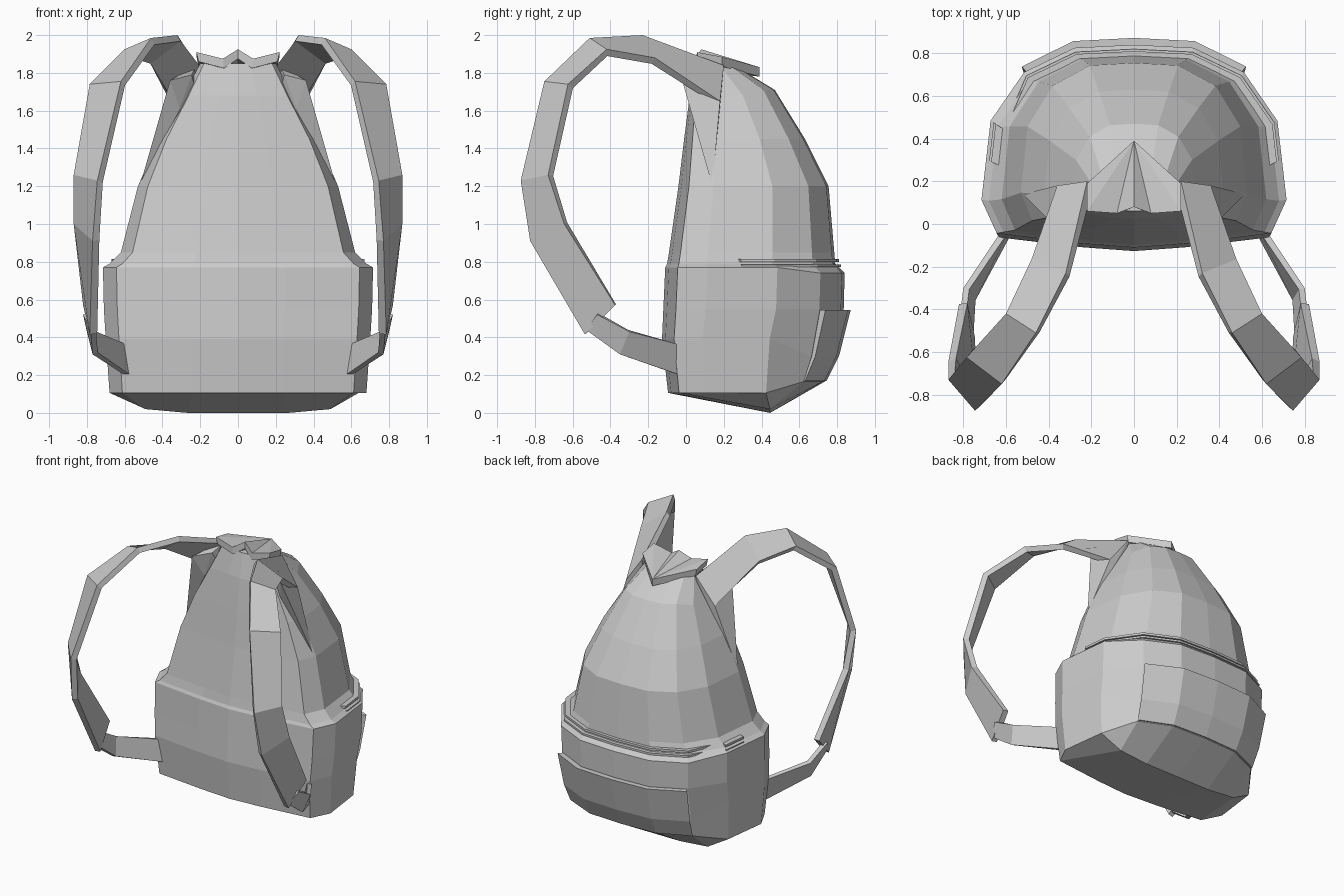
import bpy, bmesh
from mathutils import Vector

if "Cube" in bpy.data.objects:
    bpy.data.objects.remove(bpy.data.objects["Cube"], do_unlink=True)

grey = bpy.data.materials.new("plain grey fabric")
COLOR = (0.6, 0.6, 0.6, 1)
grey.diffuse_color = COLOR
grey.use_nodes = True
grey.node_tree.nodes["Principled BSDF"].inputs["Base Color"].default_value = COLOR


def finish(name, bm):
    bmesh.ops.remove_doubles(bm, verts=bm.verts, dist=0.0005)
    bmesh.ops.recalc_face_normals(bm, faces=bm.faces)
    mesh = bpy.data.meshes.new(name)
    bm.to_mesh(mesh)
    bm.free()
    mesh.materials.append(grey)
    obj = bpy.data.objects.new(name, mesh)
    bpy.context.collection.objects.link(obj)
    return obj


def loft(name, sections):
    """Skin closed sections of equal size and cap both ends with strips."""
    bm = bmesh.new()
    rows = [[bm.verts.new(p) for p in s] for s in sections]
    n = len(rows[0])
    for a, b in zip(rows, rows[1:]):
        for i in range(n):
            j = (i + 1) % n
            bm.faces.new((a[i], a[j], b[j], b[i]))
    for r in (rows[0], rows[-1]):
        for i in range(n // 2 - 1):
            bm.faces.new((r[i], r[i + 1], r[n - 2 - i], r[n - 1 - i]))
    return finish(name, bm)


def hull(name, points):
    bm = bmesh.new()
    for p in points:
        bm.verts.new(p)
    bmesh.ops.convex_hull(bm, input=bm.verts)
    return finish(name, bm)


# Half cross-section of the bag, front centre to back centre
HALF = [(0, 0), (.35, .02), (.9, .07), (1, .235),
        (.94, .625), (.72, .865), (.39, .985), (0, 1)]


def ring(z, lift, hw, front, back):
    half = [Vector((u * hw, front + v * (back - front), z + (lift if v > .7 else 0)))
            for u, v in HALF]
    other = [Vector((-p.x, p.y, p.z)) for p in half]
    return half[4:] + other[6:0:-1] + half[:4]


# Main bag: height, lift of the back, half width, front, back
LEVELS = [(.106, .06, .68, -.095, .735), (.39, -.09, .70, -.127, .785),
          (.55, 0, .71, -.12, .835), (.77, -.03, .715, -.11, .84),
          (.79, 0, .68, -.1, .79), (.85, 0, .62, -.09, .785),
          (1.2, 0, .53, -.04, .755), (1.45, 0, .42, -.01, .63),
          (1.68, .03, .29, .02, .47), (1.85, 0, .2, .06, .24)]
rings = [ring(*lv) for lv in LEVELS]
base = [Vector((p.x, min(p.y, .445), 0 if p.y > .445 else p.z)) for p in rings[0]]
for p in base:
    if abs(p.x) > .4 and p.z == 0:
        p.z = .02
loft("bag_body", [base] + rings)


def back_panel(name, levels, depth, first, last):
    """Slab following the back of the bag between two ring positions."""
    outer = [ring(*lv) for lv in levels]
    inner = [ring(z, l, hw - depth, f, b - depth) for z, l, hw, f, b in levels]
    sections = []
    for i in range(first, last + 1):
        sections.append([r[i] for r in outer] + [r[i] for r in reversed(inner)])
    if first == 0:  # run on to the middle of each side
        for end, i, j in ((0, 0, -1), (len(sections), 6, 7)):
            a = [(r[i] + r[j]) / 2 for r in outer]
            b = [(r[i] + r[j]) / 2 for r in reversed(inner)]
            sections.insert(end, a + b)
    loft(name, sections)


# Back pocket and the two zip strips
back_panel("back_pocket", [(.17, 0, .69, -.1, .745), (.3, 0, .71, -.12, .81),
                           (.545, 0, .73, -.12, .872)], .06, 1, 5)
back_panel("zip_strip_lower", [(.772, 0, .7, -.1, .82), (.786, 0, .7, -.1, .82)], .05, 0, 6)
back_panel("zip_strip_upper", [(.8, 0, .69, -.1, .81), (.816, 0, .69, -.1, .81)], .05, 0, 6)

# Gathered top flap: zigzag front edge fanning to a point at the back
bm = bmesh.new()
edge = [(-.22, .19, 1.885), (-.22, .06, 1.91), (-.08, .05, 1.875), (0, .08, 1.925),
        (.08, .05, 1.875), (.22, .06, 1.91), (.22, .19, 1.885), (0, .39, 1.83)]
top = [bm.verts.new(p) for p in edge]
low = [bm.verts.new((x * .95, y, z - .05)) for x, y, z in edge]
for i in range(8):
    j = (i + 1) % 8
    bm.faces.new((top[i], top[j], low[j], low[i]))
    if i < 6:
        bm.faces.new((top[7], top[i], top[j]))
        bm.faces.new((low[7], low[j], low[i]))
finish("top_flap", bm)

# Strap edge pairs: outer edge, inner edge
UPPER = [((.36, .18, 1.65), (.22, .2, 1.84)), ((.48, -.165, 1.88), (.32, -.23, 2)),
         ((.6, -.42, 1.925), (.46, -.51, 1.985)), ((.785, -.625, 1.74), (.62, -.75, 1.755)),
         ((.87, -.73, 1.26), (.745, -.875, 1.23)), ((.87, -.645, 1), (.77, -.825, .91)),
         ((.82, -.375, .57), (.785, -.535, .415))]
LOWER = [((.82, -.47, .52), (.78, -.53, .44)), ((.8, -.3, .43), (.77, -.35, .31)),
         ((.62, -.03, .36), (.6, -.03, .2))]
CENTRE = Vector((.45, -.2, 1.2))


def strap(name, pairs, thick, side):
    pairs = [(Vector(a), Vector(b)) for a, b in pairs]
    mids = [(a + b) / 2 for a, b in pairs]
    sections = []
    for i, (a, b) in enumerate(pairs):
        along = mids[min(i + 1, len(mids) - 1)] - mids[max(i - 1, 0)]
        n = (a - b).cross(along).normalized() * thick
        if n.dot(CENTRE - mids[i]) < 0:
            n = -n
        sections.append([Vector((p.x * side, p.y, p.z)) for p in (a, b, b + n, a + n)])
    loft(name, sections)


for label, s in (("left", 1), ("right", -1)):
    strap(label + "_upper_strap", UPPER, .04, s)
    strap(label + "_lower_strap", LOWER, .03, s)
    # Wedge where the strap runs down onto the side of the bag
    hull(label + "_strap_root", [(s * x, y, z) for x, y, z in (
        (.36, .18, 1.65), (.31, .05, 1.61), (.245, .05, 1.79), (.22, .2, 1.84),
        (.36, -.02, 1.76), (.52, .14, 1.2), (.2, .15, 1.6))])
